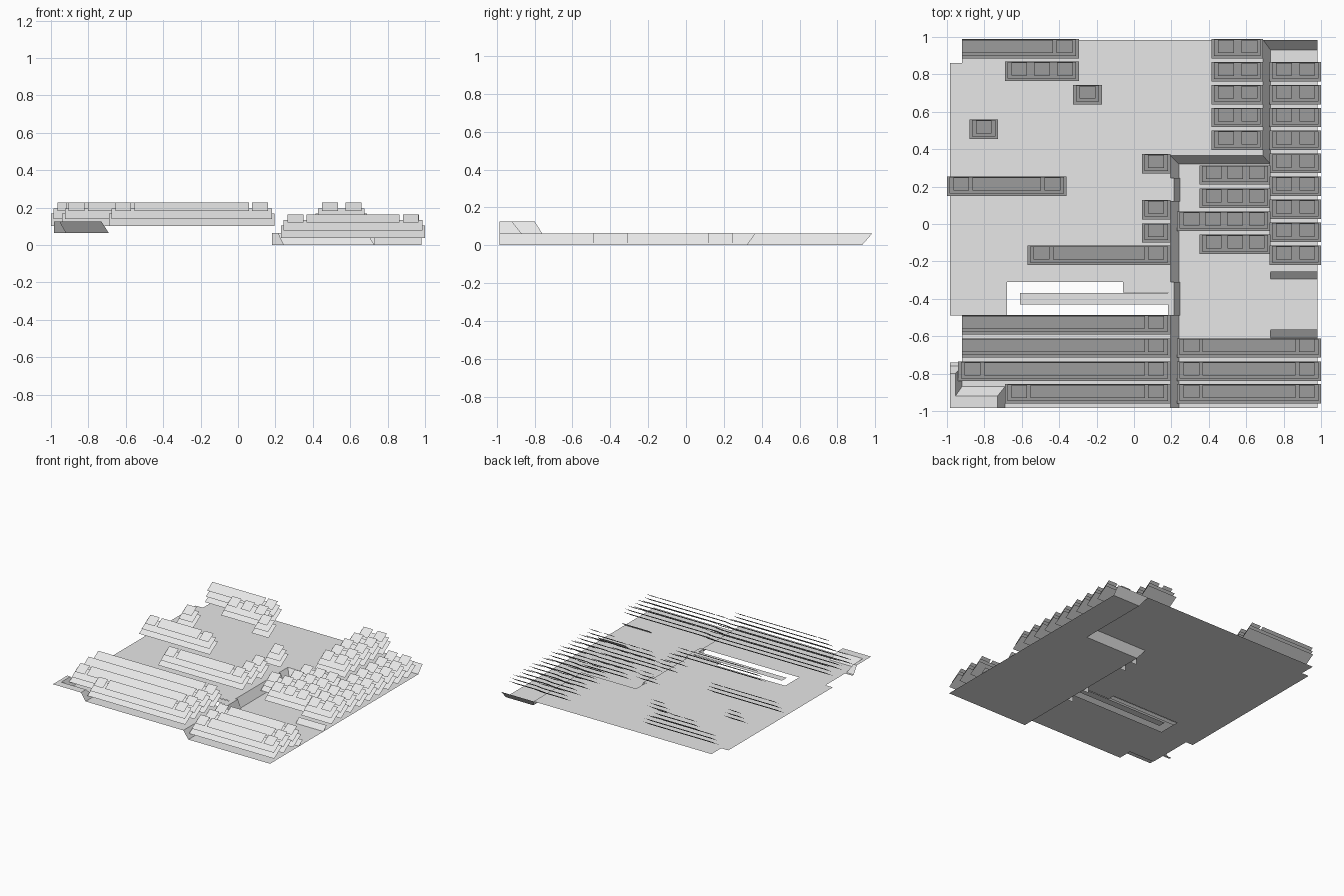
import bpy

if "Cube" in bpy.data.objects:
    bpy.data.objects.remove(bpy.data.objects["Cube"])

LOW, HIGH, MESA = 0.0, 0.063, 0.125

mat = bpy.data.materials.new("plain_grey")
mat.diffuse_color = (0.8, 0.8, 0.8, 1)
mat.use_nodes = True
mat.node_tree.nodes["Principled BSDF"].inputs["Base Color"].default_value = mat.diffuse_color


def make(name, faces):
    """Sheet object from a list of faces, all turned to look upwards."""
    verts, polys = [], []
    for f in faces:
        polys.append(list(range(len(verts), len(verts) + len(f))))
        verts += f
    me = bpy.data.meshes.new(name)
    me.from_pydata(verts, [], polys)
    for p in me.polygons:
        if p.normal.z < -0.01:
            p.flip()
    me.materials.append(mat)
    ob = bpy.data.objects.new(name, me)
    bpy.context.collection.objects.link(ob)
    return ob


def card(x0, x1, y0, y1, z0, z1):
    return [(x0, y0, z0), (x1, y0, z0), (x1, y1, z1), (x0, y1, z1)]


def flat(rects, z):
    return [card(x0, x1, y0, y1, z, z) for x0, x1, y0, y1 in rects]


def slope(top, bottom, zt, zb):
    """Band of quads between an upper and a lower outline."""
    t = [(x, y, zt) for x, y in top]
    b = [(x, y, zb) for x, y in bottom]
    return [[t[i], b[i], b[i + 1], t[i + 1]] for i in range(len(t) - 1)]


# Upper ground with notches and the slot
make("upper_ground", flat([
    (-.92, .69, .86, .985), (-.985, .69, .365, .86), (-.985, .195, -.31, .365),
    (-.985, -.68, -.49, -.31), (-.06, .195, -.365, -.31), (-.61, .195, -.43, -.37),
    (-.92, .195, -.76, -.49), (-.985, -.92, -.76, -.74),
    (-.92, .195, -.87, -.76), (-.69, .195, -.985, -.87)], HIGH))

# Lower ground
make("lower_ground", flat([(.24, .98, -.985, .32), (.73, .98, .32, .93)], LOW))

# Cliff between the two levels
make("cliff", slope(
    [(.195, -.985), (.195, .365), (.69, .365), (.69, .985), (.98, .985)],
    [(.24, -.985), (.24, .32), (.73, .32), (.73, .93), (.98, .93)], HIGH, LOW))

# Raised L-shaped corner
make("corner_ridge_top", flat([(-.985, -.955, -.92, -.80),
                               (-.985, -.73, -.985, -.92)], MESA))
make("corner_ridge_slope", slope(
    [(-.985, -.80), (-.955, -.80), (-.955, -.92), (-.73, -.92), (-.73, -.985)],
    [(-.985, -.76), (-.92, -.76), (-.92, -.87), (-.69, -.87), (-.69, -.985)],
    MESA, HIGH))

# Ramps crossing the cliff, with side walls
prof = [(.183, .064), (.215, .064), (.245, 0)]
for n, (y0, y1) in enumerate([(-.49, -.31), (.12, .245)]):
    faces = [[(a[0], y0, a[1]), (b[0], y0, b[1]), (b[0], y1, b[1]), (a[0], y1, a[1])]
             for a, b in zip(prof, prof[1:])]
    side = [(.183, 0)] + prof[::-1]
    faces.append([(x, y0, z) for x, z in side])
    faces.append([(x, y1, z) for x, z in side[::-1]])
    make(f"ramp_{n + 1}", faces)

# Low ledges on the lower ground
for n, (y0, y1) in enumerate([(-.295, -.255), (-.61, -.565)]):
    make(f"ledge_{n + 1}", [card(.73, .98, y0, y1, 0, .036)])


def tree_row(name, x0, x1, y0, ground, count, cut=False):
    """Three stacked tilted tiers; count 0 gives a long merged crown."""
    z = ground + .037
    left = 0 if cut else 1
    faces = [card(x0, x1, y0, y0 + .104, z, z + .067),
             card(x0 + .014 * left, x1 - .014, y0 + .014, y0 + .101, z + .039, z + .096)]
    if count:
        step = (x1 - x0 - .15) / max(count - 1, 1)
        spans = [(x0 + .034 + i * step, x0 + .119 + i * step) for i in range(count)]
    else:
        spans = [(x1 - .119, x1 - .034), (x0 + .137 * left, x1 - .137)]
        if not cut:
            spans.append((x0 + .034, x0 + .119))
    faces += [card(a, b, y0 + .03, y0 + .099, z + .082, z + .127) for a, b in spans]
    make(name, faces)


# Tree rows: x start, x end, front y, ground level, crowns, cut left end
rows = [
    (-.92, -.295, .885, HIGH, 0, True), (-.69, -.295, .765, HIGH, 3),
    (-.325, -.172, .64, HIGH, 1), (-.88, -.727, .455, HIGH, 1),
    (-1, -.36, .15, HIGH, 0), (-.57, .195, -.22, HIGH, 0),
    (-.92, .195, -.59, HIGH, 0, True), (-.92, .195, -.715, HIGH, 0, True),
    (-.94, .195, -.84, HIGH, 0), (-.69, .195, -.96, HIGH, 0),
    (.23, .73, -.037, LOW, 4)]
rows += [(.042, .195, y, HIGH, 1) for y in (.27, .025, -.1)]
rows += [(.415, .69, .885 - .1225 * i, HIGH, 2) for i in range(5)]
rows += [(.725, 1, .763 - .1228 * i, LOW, 2) for i in range(9)]
rows += [(.35, .73, y, LOW, 3) for y in (.21, .086, -.16)]
rows += [(.23, 1, y, LOW, 0) for y in (-.715, -.84, -.96)]
for n, r in enumerate(rows):
    tree_row(f"tree_row_{n + 1}", *r)
